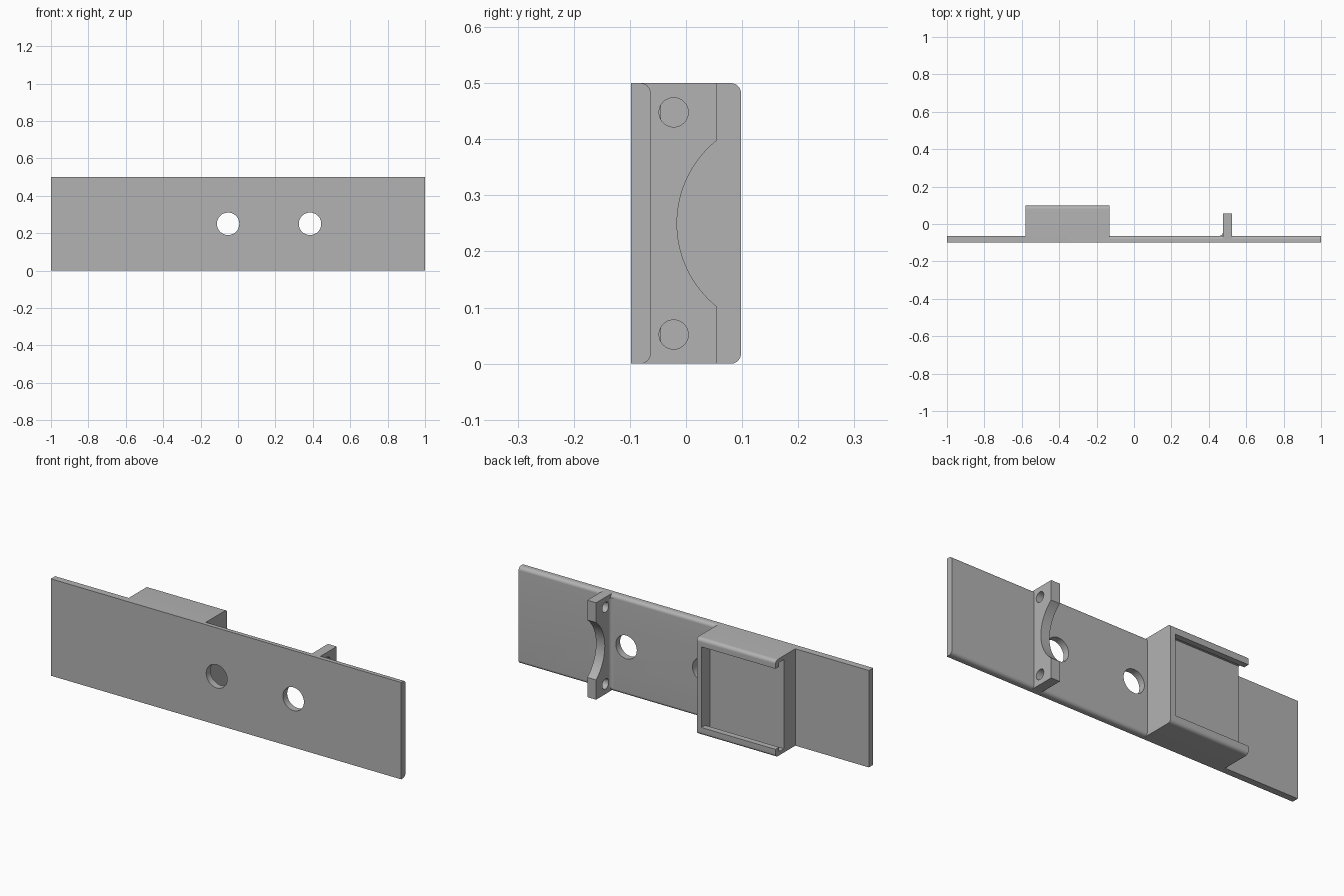
import bpy, bmesh, math

if "Cube" in bpy.data.objects:
    bpy.data.objects.remove(bpy.data.objects["Cube"])

grey = bpy.data.materials.new("plain grey")
grey.diffuse_color = (0.45, 0.45, 0.45, 1)
grey.use_nodes = True
grey.node_tree.nodes["Principled BSDF"].inputs["Base Color"].default_value = grey.diffuse_color

BACK, FRONT, SKIN = 0.098, -0.098, -0.063   # rear of box, front of plate, rear of plate
H = 0.5


def arc(cx, cy, r, a0, a1, n=10):
    return [(cx + r * math.cos(math.radians(a0 + (a1 - a0) * i / n)),
             cy + r * math.sin(math.radians(a0 + (a1 - a0) * i / n))) for i in range(n + 1)]


def circle(cx, cy, r):
    return arc(cx, cy, r, 0, 360, 48)[:-1]


def extrude(name, pts, d0, d1, axis):
    """Extrude a 2D profile from d0 to d1 along the given axis."""
    place = {'x': lambda a, b, d: (d, a, b),
             'y': lambda a, b, d: (a, d, b),
             'z': lambda a, b, d: (a, b, d)}[axis]
    bm = bmesh.new()
    lo = [bm.verts.new(place(a, b, d0)) for a, b in pts]
    hi = [bm.verts.new(place(a, b, d1)) for a, b in pts]
    bm.faces.new(lo)
    bm.faces.new(hi)
    for i in range(len(pts)):
        j = (i + 1) % len(pts)
        bm.faces.new((lo[i], lo[j], hi[j], hi[i]))
    bmesh.ops.recalc_face_normals(bm, faces=bm.faces)
    me = bpy.data.meshes.new(name)
    bm.to_mesh(me)
    bm.free()
    me.materials.append(grey)
    ob = bpy.data.objects.new(name, me)
    bpy.context.collection.objects.link(ob)
    return ob


def finish(ob, cutters=()):
    """Cut the part, drop the cutters, smooth the curved faces."""
    bpy.ops.object.select_all(action='DESELECT')
    bpy.context.view_layer.objects.active = ob
    ob.select_set(True)
    for c in cutters:
        m = ob.modifiers.new("cut", 'BOOLEAN')
        m.operation, m.solver, m.object = 'DIFFERENCE', 'EXACT', c
        bpy.ops.object.modifier_apply(modifier=m.name)
        bpy.data.objects.remove(c)
    bpy.ops.object.shade_smooth_by_angle(angle=math.radians(30))


def rounded(y0, y1, r):
    """Block section with the two rear edges rounded."""
    return ([(y0, 0)] + arc(y1 - r, r, r, -90, 0) + arc(y1 - r, H - r, r, 0, 90) + [(y0, H)])


# plate: rounded rear edges up to the box, square beyond it
plate = extrude("plate", rounded(FRONT, SKIN, 0.018), -0.35, 1, 'x')
finish(plate, [extrude("hole_cutter", circle(x, 0.25, 0.06), -0.3, 0.3, 'y')
               for x in (-0.053, 0.385)])
finish(extrude("plate_end", [(FRONT, 0), (SKIN, 0), (SKIN, H), (FRONT, H)], -1, -0.35, 'x'))

# slide-in holder: floor, lips above and below, open at the outer end
holder = extrude("slide_holder", rounded(-0.09, BACK, 0.018), -0.58, -0.13, 'x')
floor, lip_y, groove, lip = 0.03, 0.068, 0.02, 0.042
slot = [(floor, groove), (lip_y, groove), (lip_y, lip), (0.2, lip)]
slot += [(y, H - z) for y, z in reversed(slot)]
finish(holder, [extrude("slot_cutter", slot, -0.7, -0.157, 'x')])

# cradle bracket with a curved cutout and two screw holes
top = 0.055
a = math.degrees(math.asin(0.148 / 0.19))
cradle = [(-0.09, 0), (top, 0)] + arc(top + 0.119, 0.25, 0.19, 180 + a, 180 - a, 32) + [(top, H), (-0.09, H)]
bracket = extrude("cradle_bracket", cradle, 0.475, 0.525, 'x')
finish(bracket, [extrude("screw_cutter", circle(-0.022, z, 0.026), 0.4, 0.6, 'x')
                 for z in (0.052, 0.448)])

# fillet at the foot of the bracket
foot = arc(0.457, SKIN + 0.018, 0.018, 0, -90) + [(0.457, -0.07), (0.48, -0.07), (0.48, SKIN + 0.018)]
finish(extrude("bracket_fillet", foot, 0.018, H - 0.018, 'z'))
